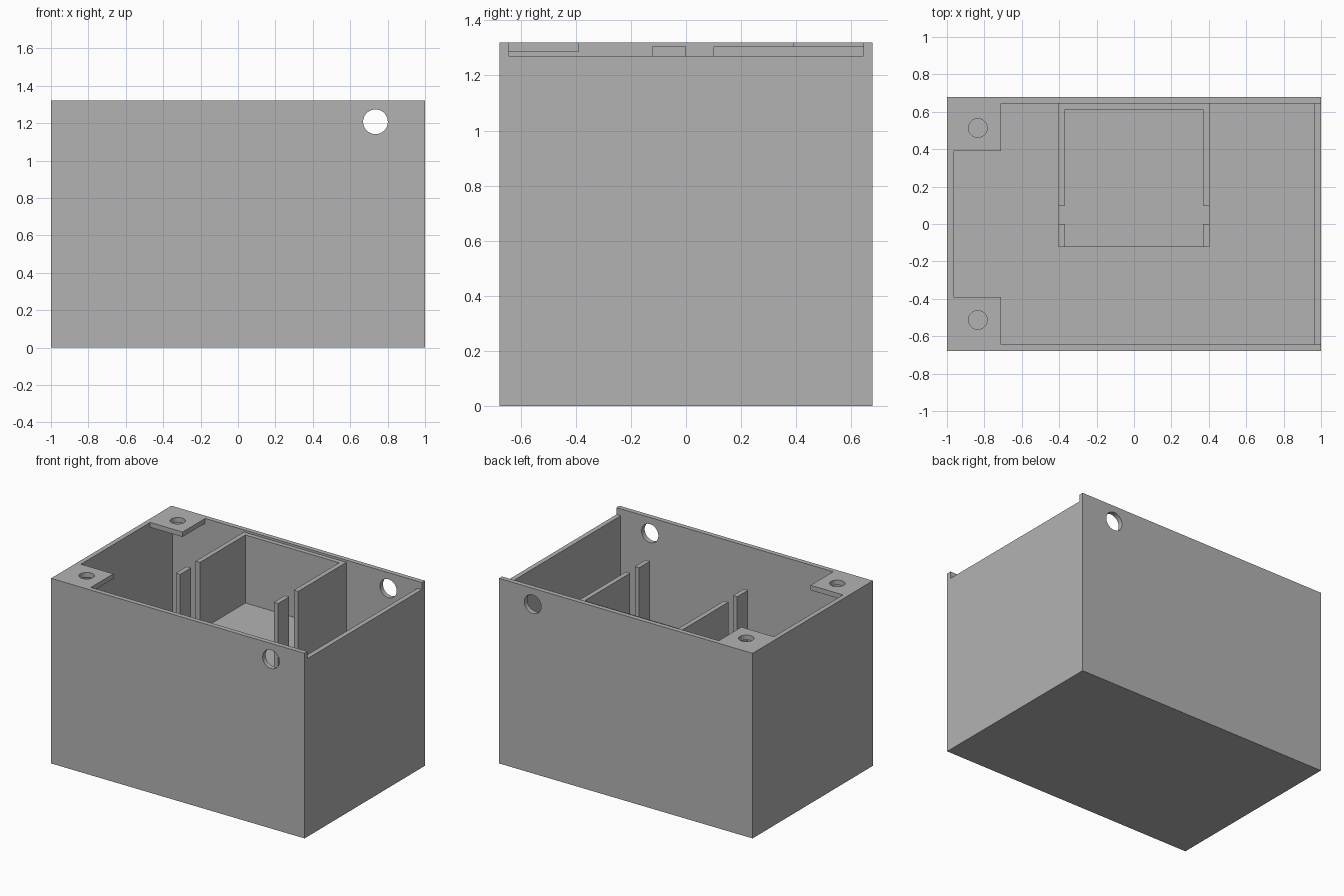
import bpy
import math

if "Cube" in bpy.data.objects:
    bpy.data.objects.remove(bpy.data.objects["Cube"], do_unlink=True)

grey = bpy.data.materials.new("plain grey")
grey.use_nodes = True
colour = (0.45, 0.45, 0.45, 1.0)
grey.diffuse_color = colour
grey.node_tree.nodes["Principled BSDF"].inputs["Base Color"].default_value = colour

HX, HY, TOP = 1.0, 0.678, 1.32      # outer half sizes and rim height
WALL = 0.034
IX, IY = HX - WALL, HY - WALL       # inner half sizes
SHELF = 0.82                        # pocket floor height
CARD = 1.305                        # pocket wall height


def prism(name, outline, z0, z1):
    """Upright prism from a counter-clockwise outline."""
    n = len(outline)
    verts = [(x, y, z) for z in (z0, z1) for x, y in outline]
    faces = [tuple(reversed(range(n))), tuple(range(n, 2 * n))]
    faces += [(i, (i + 1) % n, n + (i + 1) % n, n + i) for i in range(n)]
    mesh = bpy.data.meshes.new(name)
    mesh.from_pydata(verts, [], faces)
    mesh.materials.append(grey)
    obj = bpy.data.objects.new(name, mesh)
    bpy.context.collection.objects.link(obj)
    return obj


def box(name, x0, x1, y0, y1, z0, z1):
    return prism(name, [(x0, y0), (x1, y0), (x1, y1), (x0, y1)], z0, z1)


def cylinder(name, location, radius, depth, tilt=0.0):
    bpy.ops.mesh.primitive_cylinder_add(vertices=48, radius=radius, depth=depth,
                                        location=location, rotation=(tilt, 0, 0))
    obj = bpy.context.object
    obj.name = name
    obj.data.materials.append(grey)
    return obj


def cut(target, cutter):
    cutter.hide_render = True
    mod = target.modifiers.new("cut", 'BOOLEAN')
    mod.operation = 'DIFFERENCE'
    mod.solver = 'EXACT'
    mod.object = cutter
    bpy.context.view_layer.objects.active = target
    bpy.ops.object.modifier_apply(modifier=mod.name)
    bpy.data.objects.remove(cutter, do_unlink=True)


# Outer case, hollowed below the corner tabs
case = box("case", -HX, HX, -HY, HY, 0, TOP)
cut(case, box("cavity", -IX, IX, -IY, IY, WALL, TOP - 0.035))

# Top opening, leaving two screw tabs at the left-hand corners
TAB_X, TAB_Y = -0.71, 0.39
opening = [(-IX, -TAB_Y), (TAB_X, -TAB_Y), (TAB_X, -IY), (IX, -IY),
           (IX, IY), (TAB_X, IY), (TAB_X, TAB_Y), (-IX, TAB_Y)]
cut(case, prism("opening", opening, TOP - 0.1, TOP + 0.1))

# Lowered rim on one end
cut(case, box("rim_notch", IX - 0.1, HX + 0.1, -IY, IY, 1.27, TOP + 0.1))

# Cable holes through the long walls and screw holes through the tabs
cut(case, cylinder("cable_hole", (0.735, 0, 1.207), 0.066, 2.0, math.pi / 2))
for side in (-1, 1):
    cut(case, cylinder("screw_hole", (-0.835, side * 0.513, TOP), 0.05, 0.2))

# Raised pocket block with back panel, side walls and slotted posts
PX, PI = 0.404, 0.37
box("pocket_floor", -PX, PX, -0.124, IY, WALL, SHELF)
box("pocket_back", -PI, PI, 0.612, IY, SHELF, CARD)
for side, label in ((1, "left"), (-1, "right")):
    x0, x1 = sorted((side * PI, side * PX))
    box("pocket_wall_" + label, x0, x1, 0.1, IY, SHELF, CARD)
    box("pocket_post_" + label, x0, x1, -0.124, 0, SHELF, CARD)
